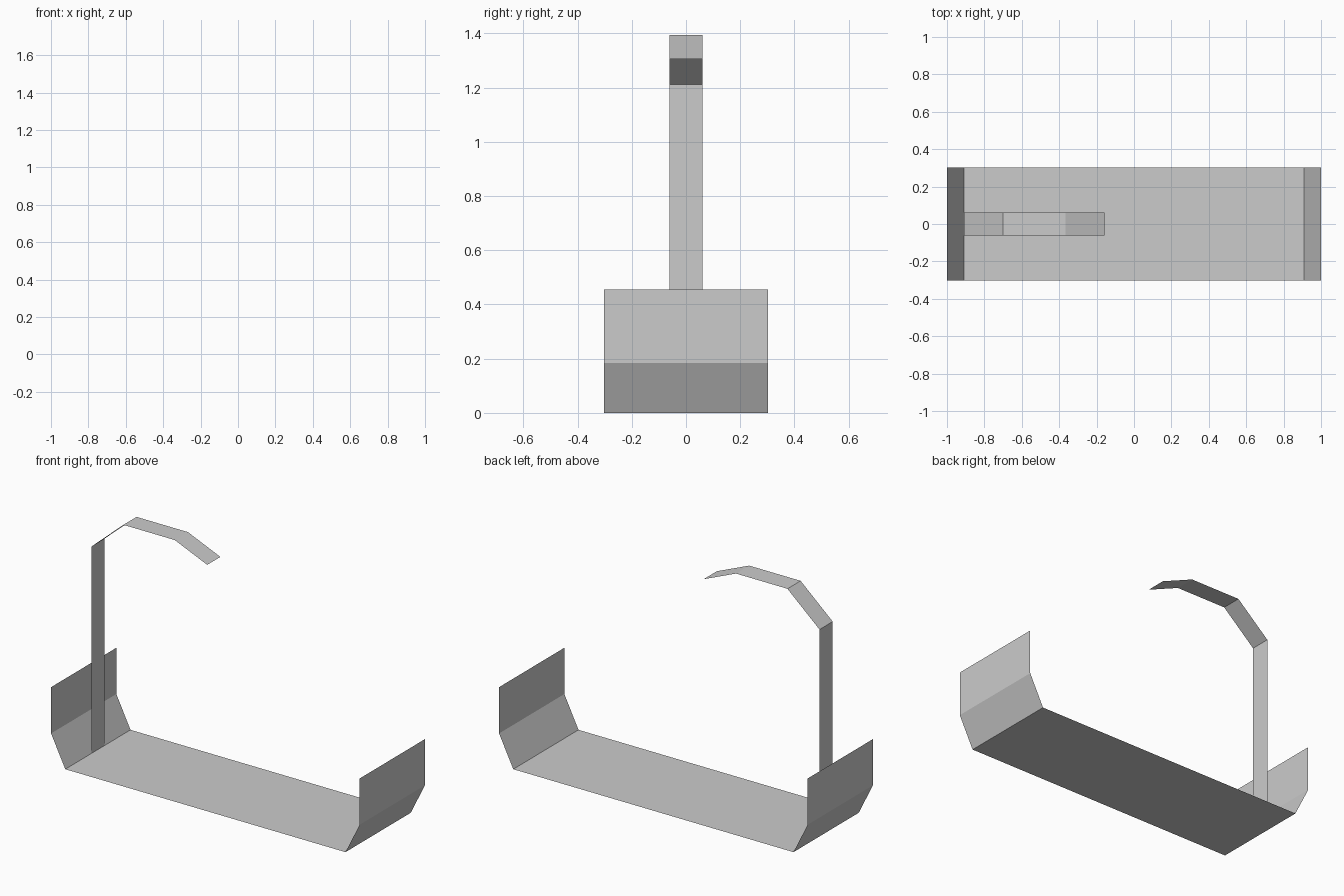
import bpy

if "Cube" in bpy.data.objects:
    bpy.data.objects.remove(bpy.data.objects["Cube"])


def strip(name, profile, half_width):
    """Zero-thickness sheet: an x-z profile swept across y."""
    verts = [(x, y, z) for x, z in profile for y in (-half_width, half_width)]
    faces = [(2 * i, 2 * i + 1, 2 * i + 3, 2 * i + 2)
             for i in range(len(profile) - 1)]
    # wind so that the floor / top of the strip faces upwards
    faces = [f[::-1] for f in faces]
    mesh = bpy.data.meshes.new(name)
    mesh.from_pydata(verts, [], faces)
    mesh.update()
    obj = bpy.data.objects.new(name, mesh)
    bpy.context.collection.objects.link(obj)
    return obj


# Tray: flat floor with bent-up ends, mirrored about x = 0
end = [(0.908, 0.0), (1.0, 0.185), (1.0, 0.456)]
strip("tray", [(-x, z) for x, z in reversed(end)] + end, 0.302)

# Hooked arm: post rising from the left end of the floor, curling over
strip("hooked_arm", [(-0.908, 0.0), (-0.908, 1.212), (-0.70, 1.395),
                     (-0.367, 1.395), (-0.157, 1.306)], 0.061)
